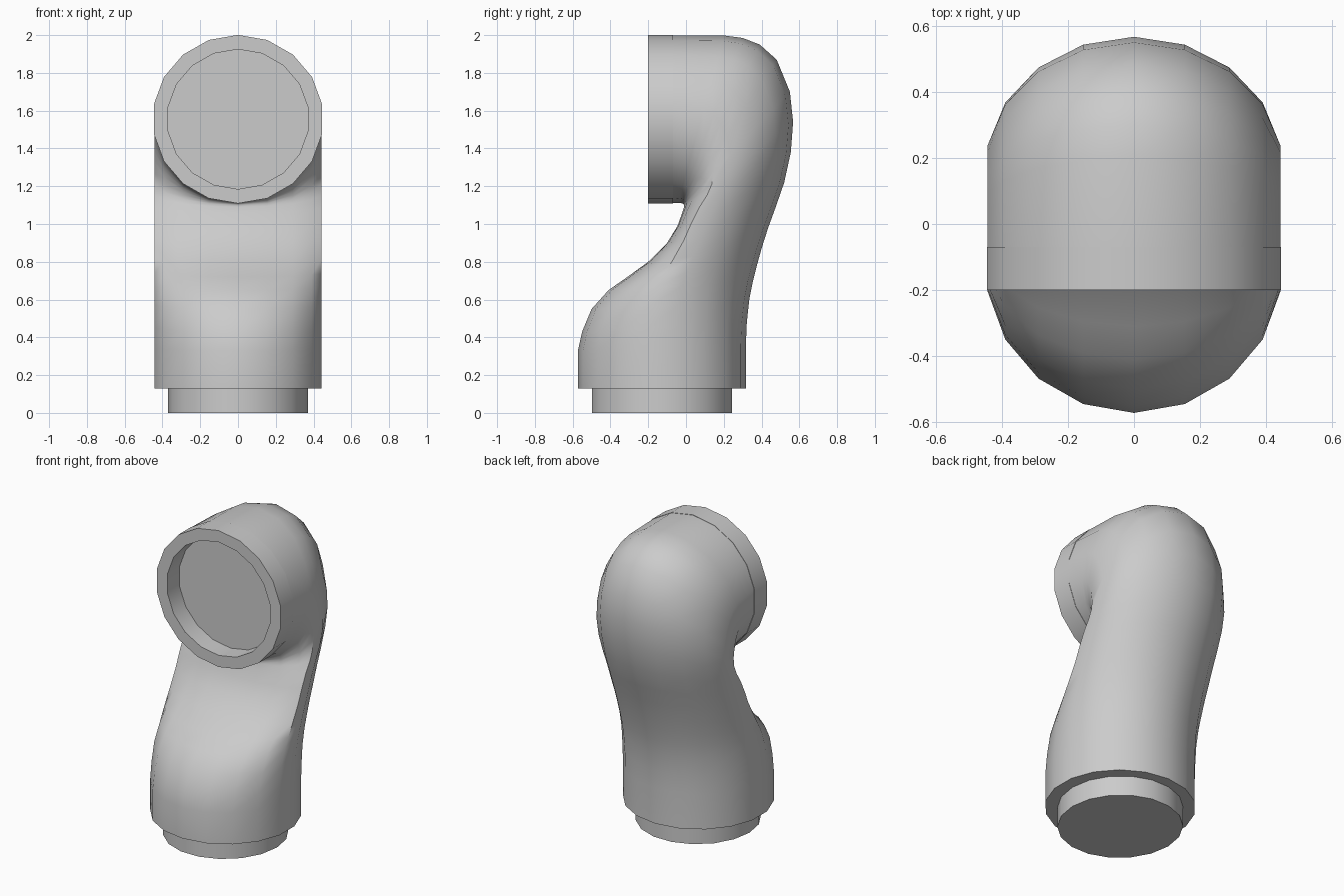
import bpy, bmesh, math
from mathutils import Vector

SIDES = 18
cube = bpy.data.objects.get("Cube")
if cube:
    bpy.data.objects.remove(cube, do_unlink=True)

grey = bpy.data.materials.new("plain grey")
grey.use_nodes = True
grey.diffuse_color = (0.6, 0.6, 0.6, 1)
grey.node_tree.nodes["Principled BSDF"].inputs["Base Color"].default_value = grey.diffuse_color


def loft(name, rings, turn=0.0):
    """Skin rounded rings: front (y, z), back (y, z), half width, and how far back the widest point lies."""
    bm = bmesh.new()
    loops = []
    for front, back, width, widest in rings:
        a, b = Vector((0, *front)), Vector((0, *back))
        middle = a.lerp(b, widest)
        loop = []
        for i in range(SIDES):
            t = math.tau * (i + turn) / SIDES
            c = math.cos(t)
            p = middle + (a - middle) * c if c > 0 else middle - (b - middle) * c
            p.x = width * math.sin(t)
            loop.append(bm.verts.new(p))
        loops.append(loop)
    for low, high in zip(loops, loops[1:]):
        for i in range(SIDES):
            j = (i + 1) % SIDES
            bm.faces.new((low[i], low[j], high[j], high[i]))
    bm.faces.new(loops[0])
    bm.faces.new(loops[-1])
    bmesh.ops.recalc_face_normals(bm, faces=bm.faces)
    mesh = bpy.data.meshes.new(name)
    bm.to_mesh(mesh)
    bm.free()
    mesh.materials.append(grey)
    obj = bpy.data.objects.new(name, mesh)
    bpy.context.collection.objects.link(obj)
    bpy.ops.object.select_all(action='DESELECT')
    obj.select_set(True)
    bpy.context.view_layer.objects.active = obj
    bpy.ops.object.shade_smooth_by_angle(angle=math.radians(40))
    return obj


# Bent pipe: front and back profile points, paired ring by ring
bends = [
    ((-.572, .13), (.317, .13), .5), ((-.572, .33), (.317, .36), .5),
    ((-.55, .43), (.322, .48), .49), ((-.50, .55), (.335, .6), .46),
    ((-.41, .65), (.355, .7), .41), ((-.31, .72), (.375, .78), .35),
    ((-.2, .80), (.40, .87), .27), ((-.1, .90), (.435, .98), .2),
    ((-.045, .99), (.475, 1.09), .17), ((-.02, 1.06), (.52, 1.22), .2),
    ((-.01, 1.09), (.555, 1.38), .26), ((-.01, 1.1), (.567, 1.54), .31),
    ((-.013, 1.105), (.55, 1.7), .33), ((-.018, 1.108), (.48, 1.87), .36),
    ((-.025, 1.11), (.39, 1.95), .4), ((-.032, 1.11), (.3, 1.985), .44),
    ((-.042, 1.11), (.2, 1.998), .47), ((-.07, 1.111), (-.07, 1.999), .5),
]
loft("pipe_body", [(a, b, .45, widest) for a, b, widest in bends])

# Plug under the pipe
plug = [((-.127 - .376, z), (-.127 + .376, z), .37, .5) for z in (0, .16)]
loft("bottom_plug", plug, 0.5)

# Collar with a recessed opening facing forward
collar = [(.446, -.07), (.446, -.2), (.37, -.2), (.37, -.076)]
loft("front_collar", [((y, 1.555 - r), (y, 1.555 + r), r * 1.015, .5) for r, y in collar])
